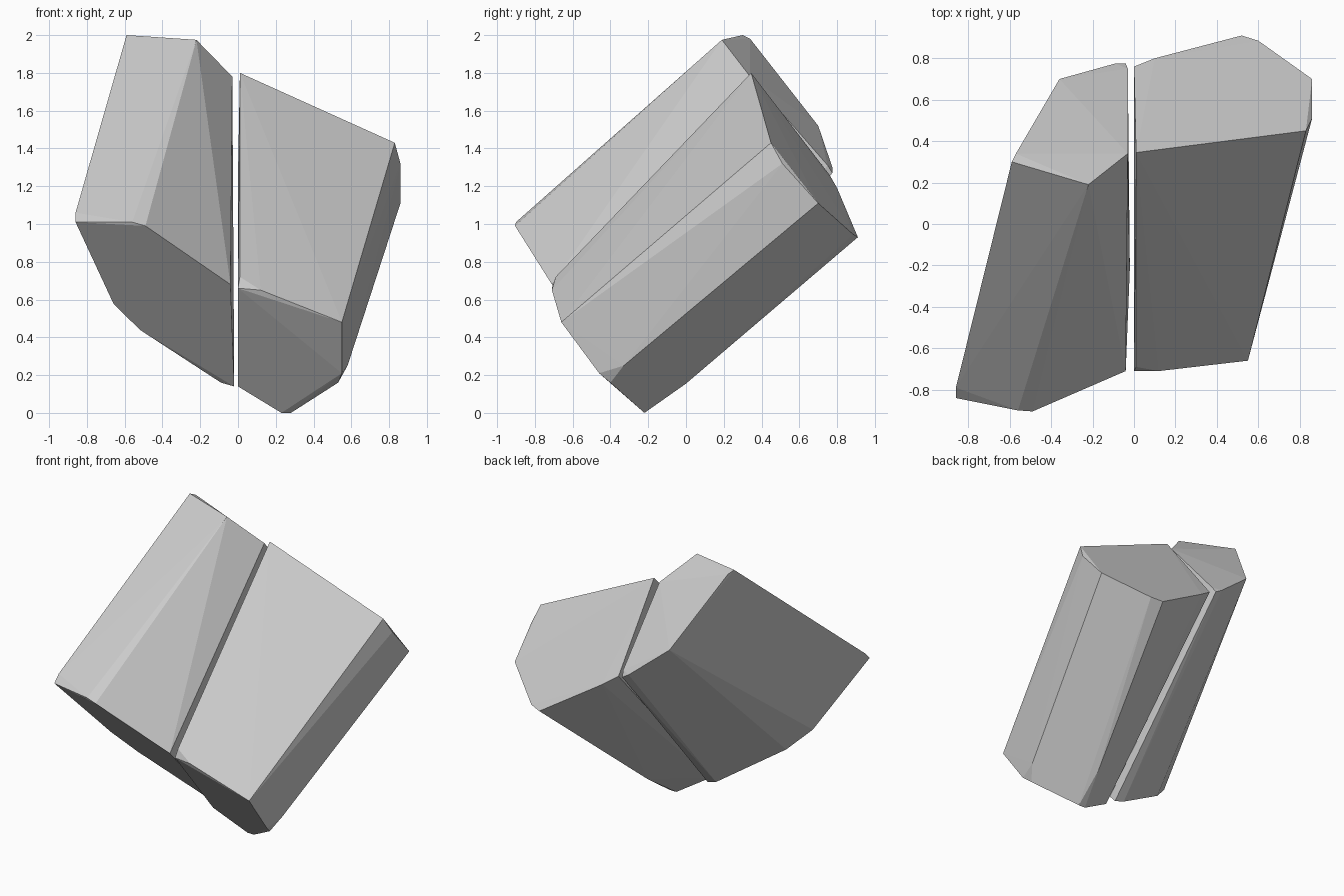
import bpy
import bmesh


def stone(name, far_end, near_end, extra=()):
    """Flat-faced block: convex skin stretched between two slanted end outlines."""
    bm = bmesh.new()
    for p in (*far_end, *near_end, *extra):
        bm.verts.new(p)
    result = bmesh.ops.convex_hull(bm, input=bm.verts[:])
    loose = {g for g in result["geom_interior"] + result["geom_unused"]
             if isinstance(g, bmesh.types.BMVert) and g.is_valid}
    bmesh.ops.delete(bm, geom=list(loose), context='VERTS')
    bmesh.ops.recalc_face_normals(bm, faces=bm.faces[:])
    mesh = bpy.data.meshes.new(name)
    bm.to_mesh(mesh)
    bm.free()
    obj = bpy.data.objects.new(name, mesh)
    bpy.context.collection.objects.link(obj)
    return obj


# Left half of the split rock
stone(
    "left_rock_half",
    far_end=[(-0.59, 0.30, 2.00), (-0.57, 0.34, 1.98), (-0.22, 0.19, 1.975),
             (-0.03, 0.34, 1.78), (-0.03, 0.75, 1.31), (-0.04, 0.775, 1.27),
             (-0.09, 0.775, 1.30), (-0.36, 0.70, 1.52)],
    near_end=[(-0.86, -0.79, 1.06), (-0.86, -0.84, 1.01), (-0.56, -0.90, 1.01),
              (-0.49, -0.905, 0.99), (-0.04, -0.71, 0.68), (-0.02, -0.215, 0.14),
              (-0.09, -0.21, 0.16), (-0.52, -0.385, 0.44), (-0.66, -0.485, 0.58)],
)

# Right half of the split rock
stone(
    "right_rock_half",
    far_end=[(0.01, 0.345, 1.80), (0.83, 0.45, 1.43), (0.86, 0.51, 1.32),
             (0.86, 0.70, 1.11), (0.60, 0.885, 0.945), (0.52, 0.91, 0.93),
             (0.10, 0.80, 1.19), (0.00, 0.76, 1.26)],
    near_end=[(0.01, -0.69, 0.72), (0.00, -0.71, 0.66), (0.12, -0.71, 0.65),
              (0.55, -0.66, 0.48), (0.55, -0.46, 0.21), (0.53, -0.40, 0.16),
              (0.28, -0.22, 0.00), (0.23, -0.22, 0.00), (0.00, -0.28, 0.14)],
    extra=[(0.58, -0.33, 0.25), (0.30, 0.00, 0.155)],
)
